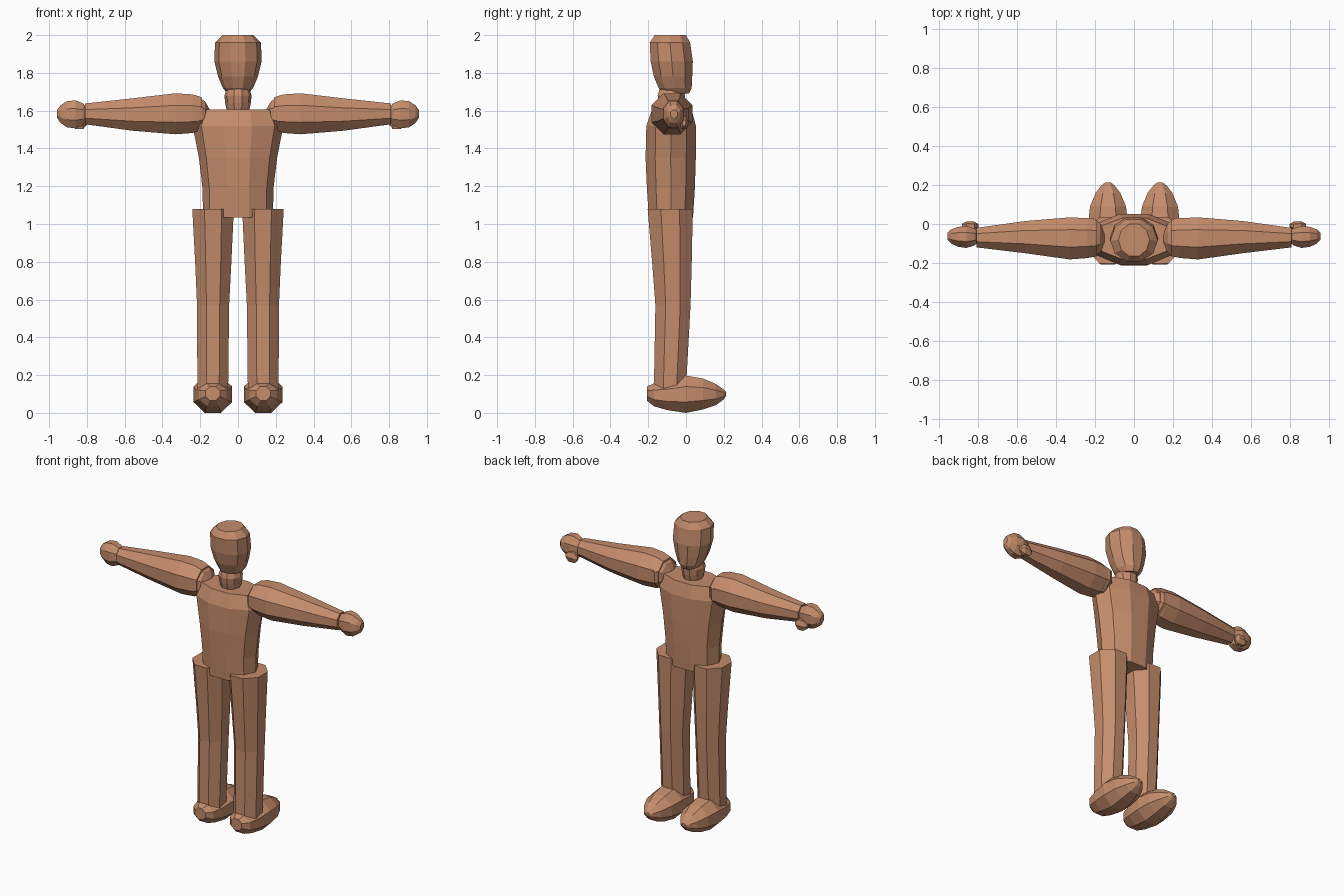
import bpy, bmesh, math

wood = bpy.data.materials.new("tan_wood")
wood.diffuse_color = (0.56, 0.265, 0.15, 1)


def loft(name, axis, sides, sections, mirror=False):
    """Faceted tube: each section is (position, u_min, u_max, v_min, v_max)."""
    start = -math.pi / 2 + math.pi / sides
    ring = [(math.cos(start + 2 * math.pi * i / sides),
             math.sin(start + 2 * math.pi * i / sides)) for i in range(sides)]
    cmax = max(c for c, s in ring)
    smax = max(s for c, s in ring)
    bm = bmesh.new()
    loops = []
    for p, u0, u1, v0, v1 in sections:
        loop = []
        for c, s in ring:
            u = (u0 + u1) / 2 + c / cmax * (u1 - u0) / 2
            v = (v0 + v1) / 2 + s / smax * (v1 - v0) / 2
            co = {"X": (p, u, v), "Y": (u, p, v), "Z": (u, v, p)}[axis]
            loop.append(bm.verts.new(co))
        loops.append(loop)
    for a, b in zip(loops, loops[1:]):
        for i in range(sides):
            j = (i + 1) % sides
            bm.faces.new((a[i], a[j], b[j], b[i]))
    bm.faces.new(loops[0])
    bm.faces.new(loops[-1])
    bmesh.ops.recalc_face_normals(bm, faces=bm.faces)
    mesh = bpy.data.meshes.new(name)
    bm.to_mesh(mesh)
    bm.free()
    mesh.materials.append(wood)
    ob = bpy.data.objects.new(name, mesh)
    bpy.context.collection.objects.link(ob)
    if mirror:
        ob.modifiers.new("mirror", "MIRROR").use_mirror_merge = False
    return ob


# Head and neck
loft("head", "Z", 10, [
    (1.69, -0.055, 0.055, -0.12, 0.015),
    (1.72, -0.08, 0.08, -0.145, 0.03),
    (1.78, -0.105, 0.105, -0.17, 0.033),
    (1.86, -0.125, 0.125, -0.187, 0.036),
    (1.96, -0.122, 0.122, -0.192, 0.022),
    (2.0, -0.08, 0.08, -0.165, 0.0)])
loft("neck", "Z", 10, [
    (1.58, -0.055, 0.055, -0.13, -0.02),
    (1.64, -0.068, 0.068, -0.145, -0.008),
    (1.68, -0.072, 0.072, -0.15, -0.005),
    (1.715, -0.06, 0.06, -0.14, -0.01)])

# Torso
loft("torso", "Z", 10, [
    (1.035, -0.185, 0.185, -0.197, 0.037),
    (1.19, -0.188, 0.188, -0.207, 0.047),
    (1.35, -0.207, 0.207, -0.214, 0.052),
    (1.52, -0.24, 0.24, -0.21, 0.052),
    (1.605, -0.205, 0.205, -0.18, 0.03)])

# Arms: ball joint and tapered sleeve
loft("shoulder", "X", 8, [
    (0.152, -0.105, -0.04, 1.555, 1.61),
    (0.175, -0.15, 0.005, 1.515, 1.65),
    (0.21, -0.17, 0.03, 1.49, 1.672),
    (0.25, -0.17, 0.03, 1.49, 1.672)], True)
loft("arm", "X", 8, [
    (0.19, -0.165, 0.02, 1.5, 1.67),
    (0.24, -0.175, 0.03, 1.482, 1.686),
    (0.33, -0.182, 0.034, 1.475, 1.692),
    (0.56, -0.15, 0.015, 1.494, 1.665),
    (0.81, -0.12, -0.02, 1.528, 1.638)], True)

# Hand and thumb
loft("hand", "X", 8, [
    (0.795, -0.09, -0.04, 1.56, 1.61),
    (0.82, -0.11, -0.022, 1.522, 1.638),
    (0.86, -0.123, -0.01, 1.506, 1.655),
    (0.905, -0.117, -0.015, 1.512, 1.65),
    (0.94, -0.1, -0.028, 1.535, 1.628),
    (0.957, -0.082, -0.045, 1.562, 1.604)], True)
loft("thumb", "X", 6, [
    (0.8, -0.015, 0.0, 1.525, 1.545),
    (0.82, -0.035, 0.012, 1.503, 1.568),
    (0.86, -0.035, 0.014, 1.503, 1.568),
    (0.885, -0.02, 0.0, 1.52, 1.55)], True)

# Legs
loft("leg", "Z", 8, [
    (0.13, 0.052, 0.215, -0.17, 0.0),
    (0.57, 0.047, 0.217, -0.162, 0.024),
    (0.78, 0.036, 0.226, -0.178, 0.03),
    (1.08, 0.022, 0.242, -0.203, 0.036)], True)

# Feet, toes toward +y
loft("foot", "Y", 8, [
    (-0.207, 0.095, 0.172, 0.065, 0.14),
    (-0.17, 0.06, 0.207, 0.035, 0.156),
    (-0.1, 0.042, 0.225, 0.015, 0.172),
    (0.0, 0.031, 0.236, 0.0, 0.197),
    (0.09, 0.041, 0.226, 0.018, 0.182),
    (0.16, 0.07, 0.197, 0.042, 0.152),
    (0.198, 0.1, 0.168, 0.07, 0.125),
    (0.213, 0.12, 0.147, 0.09, 0.11)], True)
